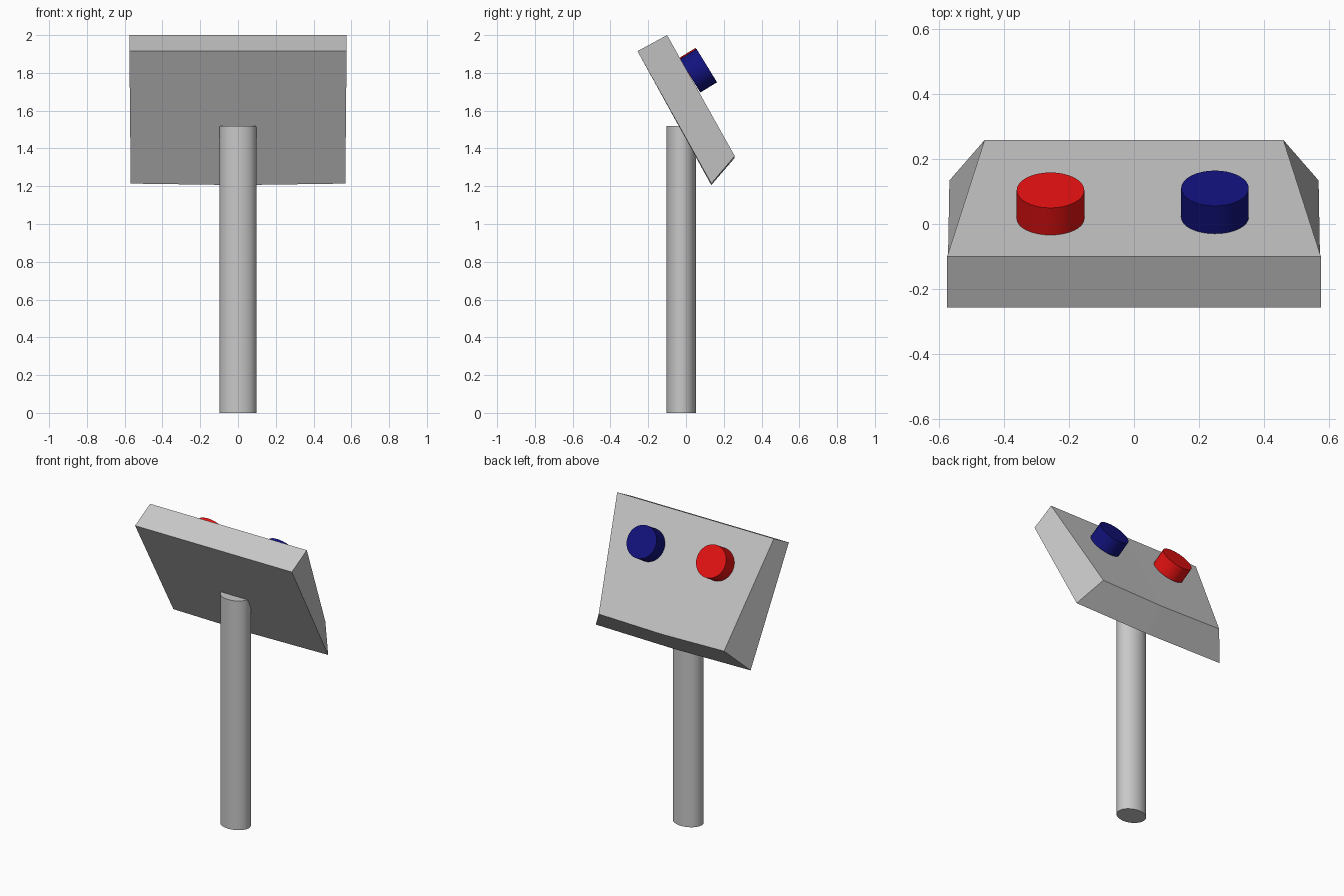
import bpy
import bmesh
from mathutils import Vector

cube = bpy.data.objects.get("Cube")
if cube:
    bpy.data.objects.remove(cube, do_unlink=True)


def material(name, rgb):
    mat = bpy.data.materials.new(name)
    mat.use_nodes = True
    color = (*rgb, 1.0)
    mat.diffuse_color = color
    mat.node_tree.nodes["Principled BSDF"].inputs["Base Color"].default_value = color
    return mat


grey = material("grey", (0.58, 0.58, 0.58))
red = material("red", (0.82, 0.006, 0.006))
blue = material("dark_blue", (0.006, 0.006, 0.21))


def cylinder(name, base, top, radius, mat, depth_scale=1.0):
    """Capped cylinder between two points, optionally squashed along y."""
    base, top = Vector(base), Vector(top)
    axis = top - base
    bpy.ops.mesh.primitive_cylinder_add(vertices=32, radius=radius, depth=axis.length,
                                        location=(base + top) / 2)
    obj = bpy.context.object
    obj.name = name
    obj.rotation_euler = axis.to_track_quat("Z", "Y").to_euler()
    obj.scale.y = depth_scale
    obj.data.materials.append(mat)
    bpy.ops.object.shade_smooth_by_angle()
    return obj


# Oval post
post = cylinder("post", (0, -0.025, 0), (0, -0.025, 1.52), 0.098, grey)
post.rotation_euler = (0, 0, 0)
post.scale.y = 0.8

# Tilted panel: each row is half width, y, z at the edge, z at the middle
rows = [(0.575, -0.257, 1.915, 1.915),   # front top
        (0.575, -0.10, 2.0, 2.0),        # back top
        (0.46, 0.258, 1.36, 1.35),       # back bottom
        (0.568, 0.134, 1.214, 1.206)]    # front bottom
bm = bmesh.new()
rings = []
for side in (-1, 0, 1):
    rings.append([bm.verts.new((side * w, y, ze if side else zm))
                  for w, y, ze, zm in rows])
for a, b in zip(rings, rings[1:]):
    for i in range(4):
        j = (i + 1) % 4
        bm.faces.new((a[i], a[j], b[j], b[i]))
bm.faces.new(rings[0])
bm.faces.new(rings[-1])
bmesh.ops.recalc_face_normals(bm, faces=bm.faces)
mesh = bpy.data.meshes.new("panel")
bm.to_mesh(mesh)
bm.free()
mesh.materials.append(grey)
panel = bpy.data.objects.new("panel", mesh)
bpy.context.collection.objects.link(panel)

# Push buttons on the back of the panel
cylinder("red_button", (-0.257, 0.018, 1.79), (-0.257, 0.104, 1.843), 0.104, red)
cylinder("blue_button", (0.249, 0.022, 1.785), (0.249, 0.11, 1.839), 0.104, blue)
